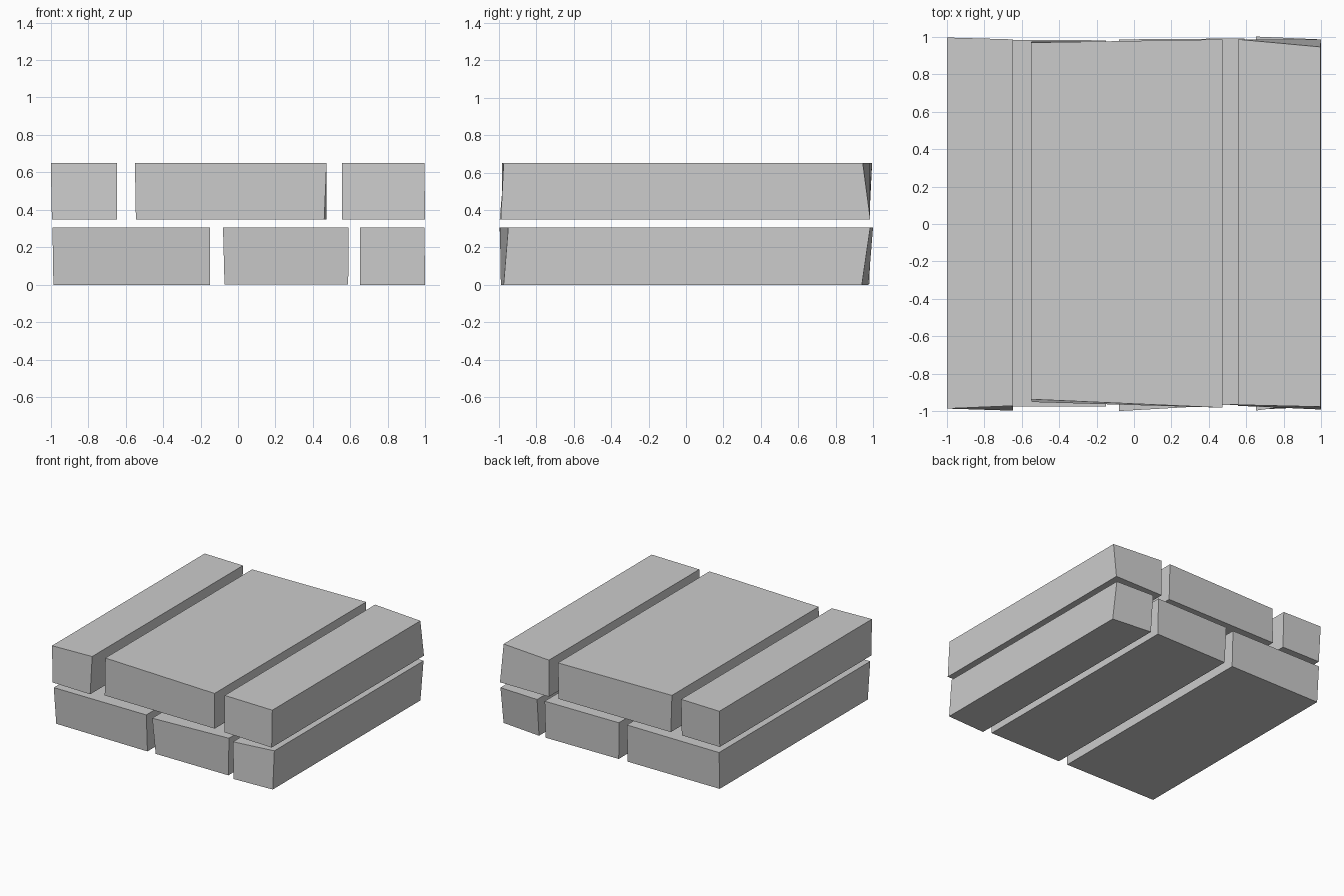
import bpy


def brick(name, left, right, z, front, back):
    """Six-sided brick. left/right: (bottom x, top x).
    front/back: y of bottom-left, bottom-right, top-left, top-right corners."""
    verts = []
    for ends in (front, back):
        for level in (0, 1):
            verts.append((left[level], ends[2 * level], z[level]))
            verts.append((right[level], ends[2 * level + 1], z[level]))
    faces = [(0, 1, 3, 2), (5, 4, 6, 7), (4, 0, 2, 6),
             (1, 5, 7, 3), (2, 3, 7, 6), (4, 5, 1, 0)]
    mesh = bpy.data.meshes.new(name)
    mesh.from_pydata(verts, [], faces)
    mesh.update()
    obj = bpy.data.objects.new(name, mesh)
    bpy.context.collection.objects.link(obj)
    return obj


lower = (0.003, 0.306)
upper = (0.35, 0.65)

# Lower course
brick("lower_left_brick", (-0.985, -0.99), (-0.15, -0.15), (0.0, 0.305),
      (-0.95, -0.96, -0.975, -0.975), (0.97, 0.97, 0.985, 0.98))
brick("lower_middle_brick", (-0.072, -0.08), (0.588, 0.59), lower,
      (-0.965, -0.965, -0.998, -0.96), (0.975, 0.98, 0.985, 0.99))
brick("lower_right_brick", (0.652, 0.652), (0.998, 0.995), (0.0, 0.307),
      (-0.99, -0.975, -0.995, -0.95), (0.975, 0.94, 1.0, 0.985))

# Upper course, joints staggered
brick("upper_left_brick", (-0.993, -0.999), (-0.645, -0.645), upper,
      (-0.985, -0.996, -0.985, -0.97), (0.98, 0.975, 0.995, 0.985))
middle = brick("upper_middle_brick", (-0.545, -0.55), (0.46, 0.473), upper,
               (-0.95, -0.96, -0.935, -0.98), (0.975, 0.975, 0.968, 0.985))
middle.data.vertices[5].co.x = 0.473
brick("upper_right_brick", (0.555, 0.555), (0.999, 0.994), upper,
      (-0.97, -0.99, -0.965, -0.975), (0.985, 0.985, 0.985, 0.945))
